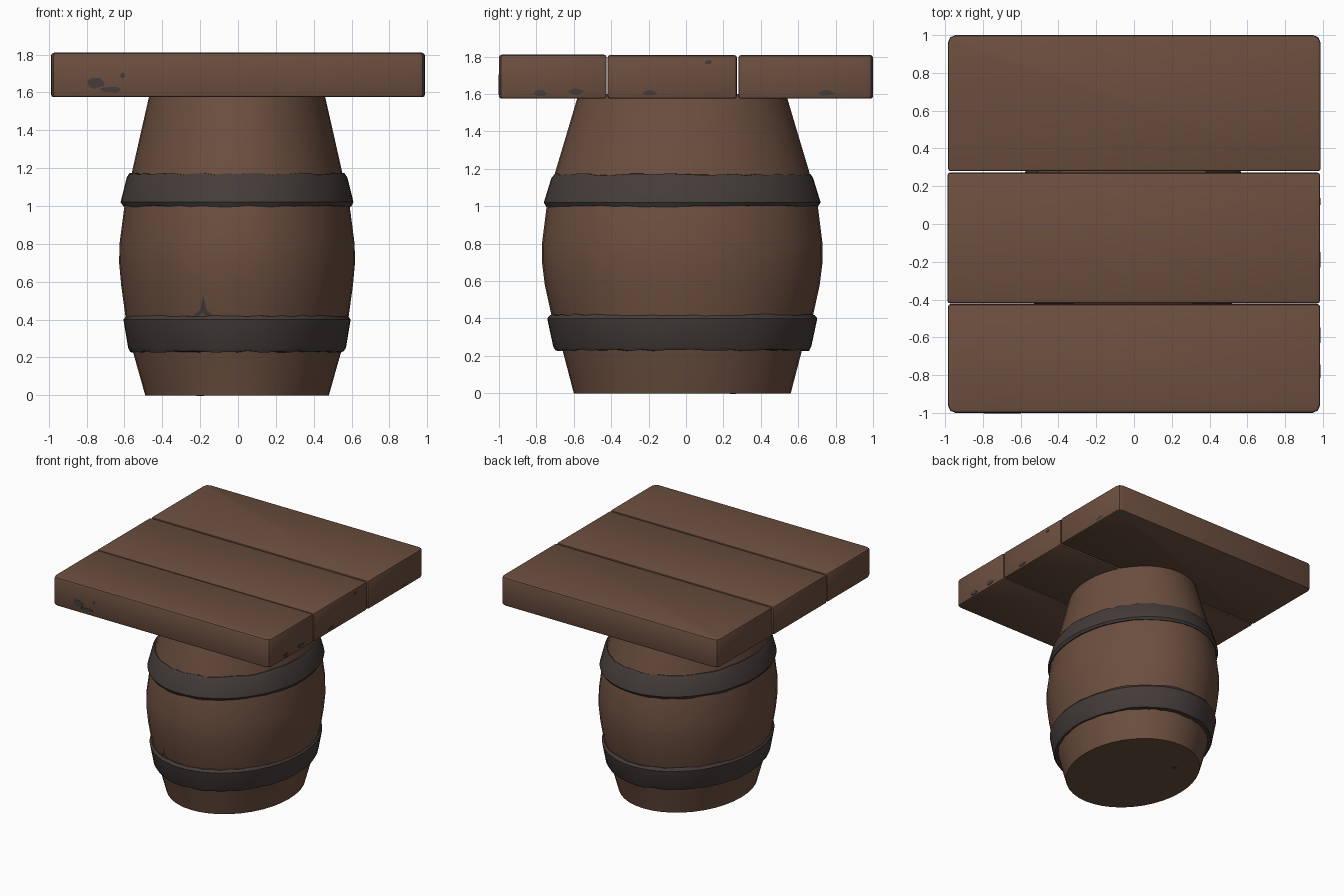
import bpy, bmesh, math, random
from mathutils import Vector

random.seed(4)
if "Cube" in bpy.data.objects:
    bpy.data.objects.remove(bpy.data.objects["Cube"], do_unlink=True)


def make_material(name, rgb):
    mat = bpy.data.materials.new(name)
    mat.use_nodes = True
    mat.diffuse_color = (*rgb, 1)
    mat.node_tree.nodes["Principled BSDF"].inputs["Base Color"].default_value = (*rgb, 1)
    return mat


WOOD = make_material("brown_wood", (0.15, 0.078, 0.050))
IRON = make_material("dark_iron", (0.058, 0.046, 0.042))
CENTRE = Vector((-0.005, -0.02, 0))
SIDES = 40


def finish(name, bm, mat, angle=35):
    bmesh.ops.recalc_face_normals(bm, faces=bm.faces)
    mesh = bpy.data.meshes.new(name)
    bm.to_mesh(mesh)
    bm.free()
    obj = bpy.data.objects.new(name, mesh)
    bpy.context.collection.objects.link(obj)
    mesh.materials.append(mat)
    bpy.ops.object.select_all(action="DESELECT")
    obj.select_set(True)
    bpy.context.view_layer.objects.active = obj
    bpy.ops.object.shade_smooth_by_angle(angle=math.radians(angle))
    return obj


def oval_lathe(name, profile, mat, sides=SIDES, closed=False, ragged=None):
    """Sweep (x radius, y radius, z) points round an oval."""
    bm = bmesh.new()
    jitter = [[random.uniform(-1, 1) * (ragged[i] if ragged else 0)
               for _ in range(sides)] for i in range(len(profile))]
    rings = []
    for i, (rx, ry, z) in enumerate(profile):
        ring = []
        for k in range(sides):
            a = math.tau * k / sides
            ring.append(bm.verts.new(CENTRE + Vector(
                (rx * math.cos(a), ry * math.sin(a), z + jitter[i][k]))))
        rings.append(ring)
    pairs = list(zip(rings, rings[1:]))
    if closed:
        pairs.append((rings[-1], rings[0]))
    else:
        bm.faces.new(rings[0][::-1])
        bm.faces.new(rings[-1])
    for low, high in pairs:
        for k in range(sides):
            n = (k + 1) % sides
            bm.faces.new((low[k], low[n], high[n], high[k]))
    return finish(name, bm, mat)


# Barrel body
BODY = [(0.485, 0.58, 0), (0.55, 0.64, 0.23), (0.59, 0.70, 0.42),
        (0.612, 0.735, 0.58), (0.623, 0.75, 0.70), (0.621, 0.75, 0.80),
        (0.595, 0.725, 1.0), (0.555, 0.68, 1.18), (0.51, 0.62, 1.38),
        (0.46, 0.555, 1.60)]
oval_lathe("barrel_body", BODY, WOOD)


# Iron hoops with uneven rims
def hoop(name, low, high):
    (ax, ay, az), (bx, by, bz) = low, high
    inset = 0.06
    profile = [(ax - inset, ay - inset, az), (ax - 0.012, ay - 0.012, az), (ax, ay, az + 0.02),
               (bx, by, bz - 0.02), (bx - 0.015, by - 0.015, bz), (bx - inset, by - inset, bz)]
    rag = [0.005, 0.005, 0, 0, 0.006, 0.006]
    oval_lathe(name, profile, IRON, sides=60, closed=True, ragged=rag)


hoop("lower_hoop", (0.575, 0.69, 0.23), (0.60, 0.722, 0.42))
hoop("upper_hoop", (0.615, 0.74, 1.0), (0.583, 0.70, 1.17))


# Table planks, with softened edges and worn outer corners
def plank(name, y0, y1, x0, x1, top, worn):
    bm = bmesh.new()
    bmesh.ops.create_cube(bm, size=1)
    bottom = 1.575
    for v in bm.verts:
        v.co = Vector((x0 if v.co.x < 0 else x1, y0 if v.co.y < 0 else y1,
                       bottom if v.co.z < 0 else top))
    corners = [e for e in bm.edges
               if abs(e.verts[0].co.z - e.verts[1].co.z) > 0.1
               and e.verts[0].co.y * worn > 0.8]
    if corners:
        bmesh.ops.bevel(bm, geom=corners, offset=0.04, segments=2, profile=0.5, affect="EDGES")
    edges = [e for e in bm.edges if e.calc_face_angle(0) > 0.9]
    bmesh.ops.bevel(bm, geom=edges, offset=0.014, segments=2, profile=0.5, affect="EDGES")
    return finish(name, bm, WOOD, 40)


plank("front_plank", -1.0, -0.424, -0.985, 0.985, 1.81, -1)
plank("middle_plank", -0.42, 0.272, -0.988, 0.985, 1.808, 0)
plank("back_plank", 0.28, 1.0, -0.985, 0.988, 1.808, 1)


# Thin dark wear patches
def patch(name, centre, across, up, width, height):
    bm = bmesh.new()
    across, up = Vector(across), Vector(up)
    verts = []
    for k in range(11):
        a, r = math.tau * k / 11, random.uniform(0.7, 1.1)
        verts.append(bm.verts.new(Vector(centre) + across * (width * r * math.cos(a))
                                  + up * (height * r * math.sin(a))))
    face = bm.faces.new(verts)
    ext = bmesh.ops.extrude_face_region(bm, geom=[face])
    moved = [v for v in ext["geom"] if isinstance(v, bmesh.types.BMVert)]
    bmesh.ops.translate(bm, verts=moved, vec=across.cross(up) * 0.003)
    finish(name, bm, IRON)


X, Y, Z = (1, 0, 0), (0, 1, 0), (0, 0, 1)
for i, (x, z, w, h) in enumerate([(-0.75, 1.65, 0.045, 0.03), (-0.67, 1.615, 0.07, 0.018),
                                  (-0.61, 1.69, 0.014, 0.018)]):
    patch(f"front_wear_{i}", (x, -1.0, z), X, Z, w, h)
for i, (y, z, w, h) in enumerate([(-0.78, 1.605, 0.04, 0.018), (-0.59, 1.61, 0.045, 0.02),
                                  (-0.19, 1.605, 0.04, 0.014), (0.12, 1.77, 0.02, 0.014),
                                  (0.75, 1.605, 0.045, 0.016)]):
    patch(f"end_wear_{i}", (0.985, y, z), Y, Z, w, h)
patch("base_wear", (-0.2, 0.25, 0), Y, X, 0.02, 0.02)

# Pointed stain rising above the lower hoop at the front
bm = bmesh.new()
stain = []
for x, z in [(-0.25, 0.41), (-0.12, 0.41), (-0.165, 0.45), (-0.185, 0.53), (-0.2, 0.45)]:
    ry = 0.70 + (z - 0.42) * 0.22
    y = -0.024 - ry * math.sqrt(1 - (x / 0.59) ** 2)
    stain.append(bm.verts.new((x, y, z)))
bm.faces.new(stain)
finish("hoop_stain", bm, IRON)
